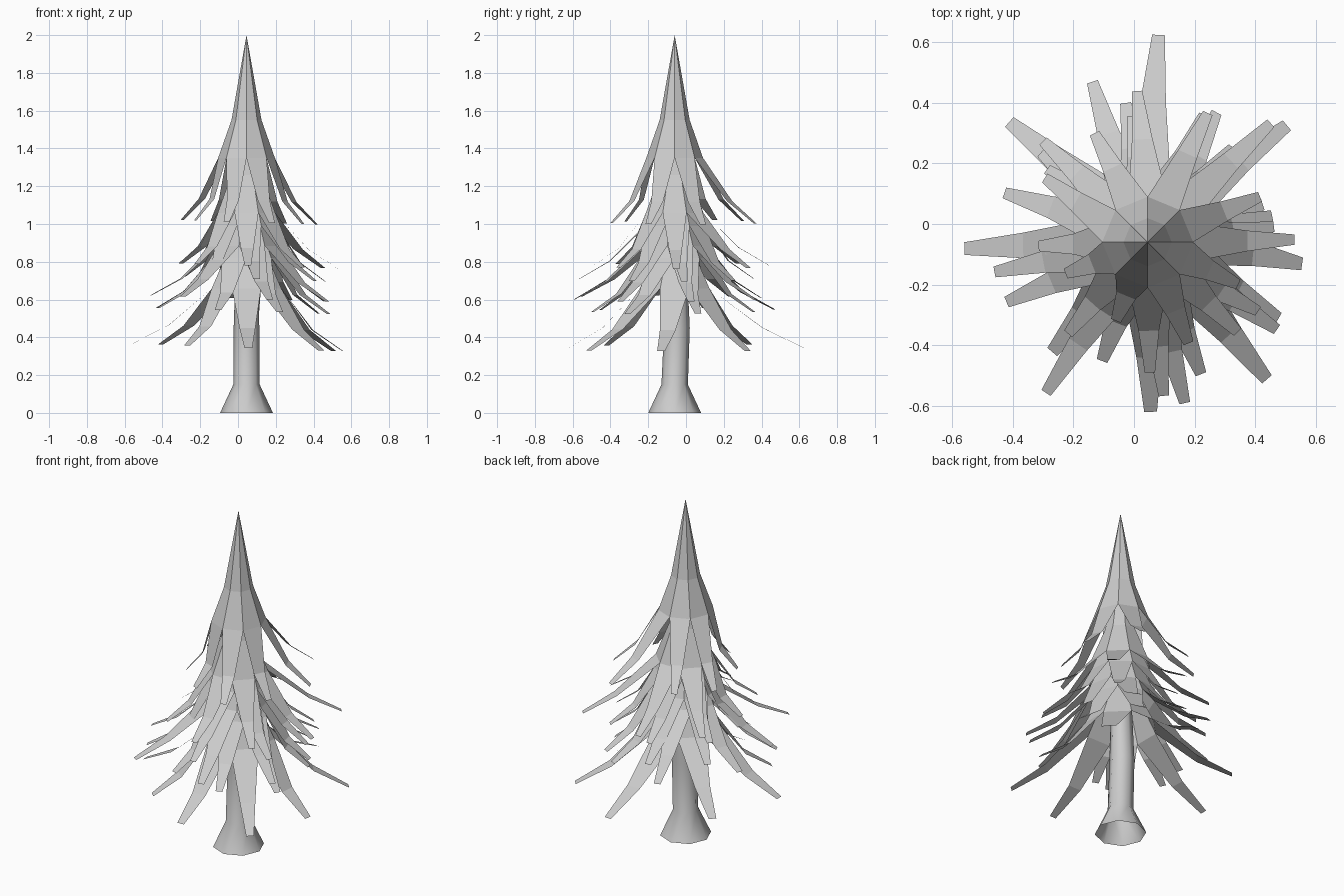
import bpy
import bmesh
from math import cos, sin, radians

CENTRE_X, CENTRE_Y = 0.045, -0.06
SIDES = 8
LEAN = 0.035  # tips hang slightly lower towards +x

if "Cube" in bpy.data.objects:
    bpy.data.objects.remove(bpy.data.objects["Cube"], do_unlink=True)

grey = bpy.data.materials.new("plain grey")
grey.use_nodes = True
colour = (0.6, 0.6, 0.6, 1)
grey.diffuse_color = colour
grey.node_tree.nodes["Principled BSDF"].inputs["Base Color"].default_value = colour


def polar(radius, degrees, z, across=0.0):
    """Point around the trunk axis, shifted sideways by across."""
    a = radians(degrees)
    return (CENTRE_X + radius * cos(a) - across * sin(a),
            CENTRE_Y + radius * sin(a) + across * cos(a), z)


def finish(bm, name):
    mesh = bpy.data.meshes.new(name)
    bm.to_mesh(mesh)
    bm.free()
    mesh.materials.append(grey)
    obj = bpy.data.objects.new(name, mesh)
    bpy.context.scene.collection.objects.link(obj)
    return obj


def build_trunk():
    """Flared open tube, with a slight bend halfway up."""
    bm = bmesh.new()
    rings = []
    for z, radius, bend in ((0, 0.14, 0), (0.15, 0.07, 0), (0.45, 0.068, 0.012), (1.3, 0.04, 0)):
        ring = [bm.verts.new(polar(radius, i * 360 / SIDES, z)) for i in range(SIDES)]
        for v in ring:
            v.co.y += bend
        rings.append(ring)
    for low, high in zip(rings, rings[1:]):
        for i in range(SIDES):
            j = (i + 1) % SIDES
            bm.faces.new((low[i], low[j], high[j], high[i])).smooth = True
    finish(bm, "trunk")


def build_tier(name, tip_z, sag, notch_radius, first, blades, tip_width):
    """Pointed skirt that splits into one drooping blade per side.
    Each blade is given as (direction in degrees, reach); sag scales its drop."""
    bm = bmesh.new()
    step = 360 / SIDES
    notch_z = tip_z + 0.34 * sag
    apex = bm.verts.new(polar(0, 0, notch_z + 0.65))
    starts = [first + (i - 0.5) * step for i in range(SIDES)]
    upper = [bm.verts.new(polar(notch_radius * 0.53, a, notch_z + 0.2)) for a in starts]
    notch = [bm.verts.new(polar(notch_radius, a, notch_z)) for a in starts]
    for i, (direction, reach) in enumerate(blades):
        j = (i + 1) % SIDES
        bm.faces.new((apex, upper[i], upper[j]))
        bm.faces.new((upper[i], notch[i], notch[j], upper[j]))
        # The blade bends outward and narrows towards its tip
        middle = first + i * step
        turn = (direction - middle + 180) % 360 - 180
        previous = (notch[i], notch[j])
        for along, height, width in ((0.68, 0.115 * sag, tip_width * 2), (1, 0, tip_width)):
            angle = middle + turn * (0.75 if along < 1 else 1)
            z = tip_z + height - LEAN * reach * along * cos(radians(angle))
            row = [bm.verts.new(polar(reach * along, angle, z, s * width / 2))
                   for s in (-1, 1)]
            bm.faces.new((previous[0], row[0], row[1], previous[1]))
            previous = row
    finish(bm, name)


build_trunk()

build_tier("top_tier", 1.01, 1, 0.15, 22.5,
           [(22, .4), (65, .47), (116, .4), (148, .4),
            (201, .29), (248, .28), (292, .36), (335, .33)], 0.034)
build_tier("upper_tier", 0.78, 0.82, 0.165, 0,
           [(1, .485), (44, .565), (94, .5), (136, .48),
            (182, .36), (229, .4), (271, .43), (315, .42)], 0.034)
build_tier("inner_tier", 0.71, 0.82, 0.17, 5,
           [(7, .42), (48, .42), (97, .42), (144, .41),
            (184, .34), (238, .4), (276, .51), (328, .43)], 0.034)
build_tier("middle_tier", 0.605, 0.82, 0.18, 10,
           [(12, .42), (62, .485), (99, .465), (140, .46),
            (191, .515), (236, .6), (283, .545), (326, .515)], 0.036)
build_tier("lower_tier", 0.54, 0.82, 0.185, 22.5,
           [(18, .4), (66, .46), (109, .56), (161, .5),
            (203, .506), (249, .42), (292, .47), (330, .5)], 0.037)
build_tier("bottom_tier", 0.345, 0.92, 0.2, 0,
           [(352, .515), (40, .6), (87, .685), (139, .605),
            (182, .605), (229, .48), (271, .56), (311, .6)], 0.042)
